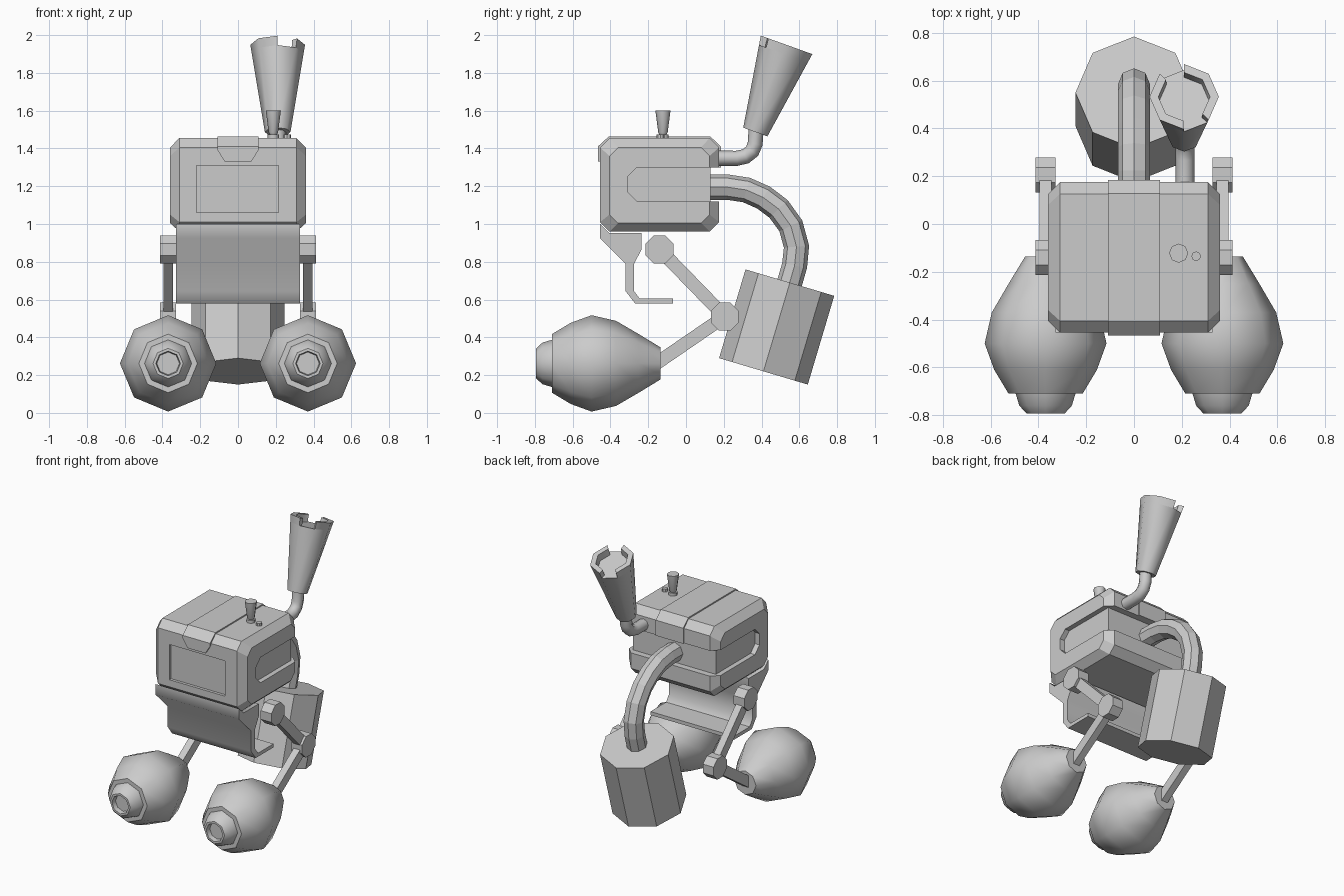
import bpy, bmesh
from math import pi, sin, cos, atan2, radians
from mathutils import Matrix, Vector

cube = bpy.data.objects.get("Cube")
if cube:
    bpy.data.objects.remove(cube, do_unlink=True)

GREY = (0.6, 0.6, 0.6, 1)
grey = bpy.data.materials.new("plain grey")
grey.use_nodes = True
grey.diffuse_color = GREY
for node in grey.node_tree.nodes:
    if node.type == 'BSDF_PRINCIPLED':
        node.inputs["Base Color"].default_value = GREY


def activate(ob):
    bpy.ops.object.select_all(action='DESELECT')
    ob.select_set(True)
    bpy.context.view_layer.objects.active = ob


def finish(name, bm, smooth=None):
    bmesh.ops.recalc_face_normals(bm, faces=bm.faces)
    mesh = bpy.data.meshes.new(name)
    bm.to_mesh(mesh)
    bm.free()
    ob = bpy.data.objects.new(name, mesh)
    bpy.context.collection.objects.link(ob)
    mesh.materials.append(grey)
    if smooth:
        activate(ob)
        bpy.ops.object.shade_smooth_by_angle(angle=radians(smooth))
    return ob


def loft(bm, loops):
    """Skin closed loops of points in order and cap both ends."""
    rings = [[bm.verts.new(p) for p in loop] for loop in loops]
    n = len(rings[0])
    for a, b in zip(rings, rings[1:]):
        for i in range(n):
            j = (i + 1) % n
            bm.faces.new((a[i], a[j], b[j], b[i]))
    bm.faces.new(rings[0])
    bm.faces.new(rings[-1])


def prism(name, outline, x0, x1, smooth=None):
    """Extrude a (y, z) outline along x."""
    bm = bmesh.new()
    loft(bm, [[(x, y, z) for y, z in outline] for x in (x0, x1)])
    return finish(name, bm, smooth)


def lathe(name, profile, matrix, sides=8, turn=0.0, smooth=None):
    """Ring profile of (radius, height) about local z."""
    bm = bmesh.new()
    angles = [turn + 2 * pi * i / sides for i in range(sides)]
    loft(bm, [[(r * cos(a), r * sin(a), h) for a in angles] for r, h in profile])
    bm.transform(matrix)
    return finish(name, bm, smooth)


def tube(name, points, radius, smooth=None):
    curve = bpy.data.curves.new(name, 'CURVE')
    curve.dimensions = '3D'
    curve.bevel_depth = radius
    curve.bevel_resolution = 2
    curve.use_fill_caps = True
    spline = curve.splines.new('POLY')
    spline.points.add(len(points) - 1)
    for p, co in zip(spline.points, points):
        p.co = (*co, 1)
    ob = bpy.data.objects.new(name, curve)
    bpy.context.collection.objects.link(ob)
    curve.materials.append(grey)
    activate(ob)
    bpy.ops.object.convert(target='MESH')
    ob = bpy.context.object
    if smooth:
        bpy.ops.object.shade_smooth_by_angle(angle=radians(smooth))
    else:
        bpy.ops.object.shade_flat()
    return ob


def octagon(y0, y1, z0, z1, c):
    return [(y0, z0 + c), (y0 + c, z0), (y1 - c, z0), (y1, z0 + c),
            (y1, z1 - c), (y1 - c, z1), (y0 + c, z1), (y0, z1 - c)]


def box(y0, y1, z0, z1):
    return [(y0, z0), (y1, z0), (y1, z1), (y0, z1)]


def cut(ob, cutter):
    cutter.hide_render = True
    mod = ob.modifiers.new("cut", 'BOOLEAN')
    mod.operation = 'DIFFERENCE'
    mod.solver = 'EXACT'
    mod.object = cutter
    activate(ob)
    bpy.ops.object.modifier_apply(modifier=mod.name)
    bpy.data.objects.remove(cutter, do_unlink=True)


# Body: chamfered box with screen recess, rear groove and side slots
full = octagon(-0.455, 0.175, 0.96, 1.455, 0.05)
face = octagon(-0.405, 0.125, 1.005, 1.405, 0.045)
bm = bmesh.new()
loft(bm, [[(x, y, z) for y, z in o]
          for x, o in ((-0.36, face), (-0.31, full), (0.31, full), (0.36, face))])
body = finish("body", bm)
cut(body, prism("screen_cutter", box(-0.5, -0.435, 1.06, 1.31), -0.22, 0.215))
cut(body, prism("groove_cutter", box(0.13, 0.3, 1.12, 1.30), -0.5, 0.5))
slot = [(-0.31, 1.17), (-0.26, 1.12), (0.3, 1.12), (0.3, 1.30), (-0.26, 1.30), (-0.31, 1.25)]
for s in (-1, 1):
    cut(body, prism("slot_cutter", slot, s * 0.325, s * 0.5))

# Raised centre strip ending in a tapered flap at the front
strip = prism("centre_strip",
              [(-0.467, 1.33), (-0.467, 1.39), (-0.467, 1.41), (-0.408, 1.464),
               (0.128, 1.464), (0.185, 1.41), (0.185, 1.30), (0.16, 1.30),
               (0.16, 1.40), (0.12, 1.44), (-0.40, 1.44), (-0.44, 1.40), (-0.44, 1.33)],
              -0.108, 0.108)
for v in strip.data.vertices:
    if v.co.z < 1.35 and v.co.y < 0:
        v.co.x *= 0.65

# Folded front apron
prism("front_apron",
      [(-0.455, 1.0), (-0.455, 0.925), (-0.32, 0.79), (-0.32, 0.645), (-0.27, 0.58),
       (-0.07, 0.58), (-0.07, 0.605), (-0.245, 0.605), (-0.275, 0.645), (-0.275, 0.79),
       (-0.235, 0.865), (-0.235, 0.952), (-0.405, 0.952)], -0.328, 0.328, smooth=47)

# Legs and feet, mirrored left and right
SHOULDER, KNEE, ANKLE = Vector((-0.14, 0.865)), Vector((0.205, 0.51)), Vector((-0.16, 0.26))
foot = [(0.085, 0.135), (0.155, 0.25), (0.225, 0.37), (0.255, 0.50), (0.215, 0.61),
        (0.155, 0.71), (0.125, 0.71), (0.11, 0.76), (0.08, 0.793), (0.065, 0.793), (0.06, 0.76)]
for side, s in (("left", 1), ("right", -1)):
    for part, c in (("shoulder", SHOULDER), ("knee", KNEE)):
        lathe(f"{side}_{part}_joint", [(0.08, -0.042), (0.08, 0.042)],
              Matrix.Translation((s * 0.37, c.x, c.y)) @ Matrix.Rotation(pi / 2, 4, 'Y'),
              turn=pi / 8)
    for part, a, b in (("upper", SHOULDER, KNEE), ("lower", KNEE, ANKLE)):
        d = (b - a).normalized() * 0.035
        n = Vector((-d.y, d.x))
        prism(f"{side}_{part}_leg", [a + n, b + n, b - n, a - n], s * 0.345, s * 0.395)
    lathe(f"{side}_foot", foot,
          Matrix.Translation((s * 0.37, 0, 0.262)) @ Matrix.Rotation(pi / 2, 4, 'X'), smooth=47)

# Rear tank and its hose
tilt = -atan2(0.14, 0.47)
lathe("rear_tank", [(0.245, 0), (0.245, 0.49)],
      Matrix.Translation((0, 0.41, 0.22)) @ Matrix.Rotation(tilt, 4, 'X'))
tube("tank_hose", [(0, y, z) for y, z in
     ((0.10, 1.195), (0.22, 1.195), (0.32, 1.18), (0.41, 1.14), (0.49, 1.08),
      (0.555, 0.99), (0.585, 0.88), (0.575, 0.78), (0.54, 0.66))], 0.067)

# Exhaust pipe and flared cup with two rim notches
tube("exhaust_pipe", [(0.213, y, z) for y, z in
     ((0.14, 1.348), (0.27, 1.348), (0.315, 1.358), (0.35, 1.385),
      (0.366, 1.425), (0.372, 1.51))], 0.04, smooth=50)
place = Matrix.Translation((0.21, 0.367, 1.487)) @ Matrix.Rotation(-atan2(0.165, 0.46), 4, 'X')
lathe("exhaust_cup", [(0.068, 0), (0.137, 0.44)], place, smooth=47)
bm = bmesh.new()
NOTCHES = (2, 6)


def rim(i):
    a = i * pi / 4
    return [bm.verts.new((r * cos(a), r * sin(a), h))
            for r, h in ((0.137, 0.44), (0.145, 0.49), (0.108, 0.49), (0.104, 0.44))]


posts = [rim(i) for i in range(8)]
for i in range(8):
    p, q = posts[i], posts[(i + 1) % 8]
    if i in NOTCHES:
        bm.faces.new(p)
        bm.faces.new(q)
    else:
        for k in range(3):
            bm.faces.new((p[k], q[k], q[k + 1], p[k + 1]))
bm.transform(place)
finish("exhaust_rim", bm, smooth=47)

# Roof knob and small button
lathe("roof_knob", [(0.03, 1.45), (0.03, 1.475), (0.02, 1.475), (0.025, 1.485), (0.04, 1.60)],
      Matrix.Translation((0.187, -0.122, 0)), smooth=47)
lathe("roof_button", [(0.02, 1.44), (0.02, 1.475)], Matrix.Translation((0.26, -0.135, 0)))
